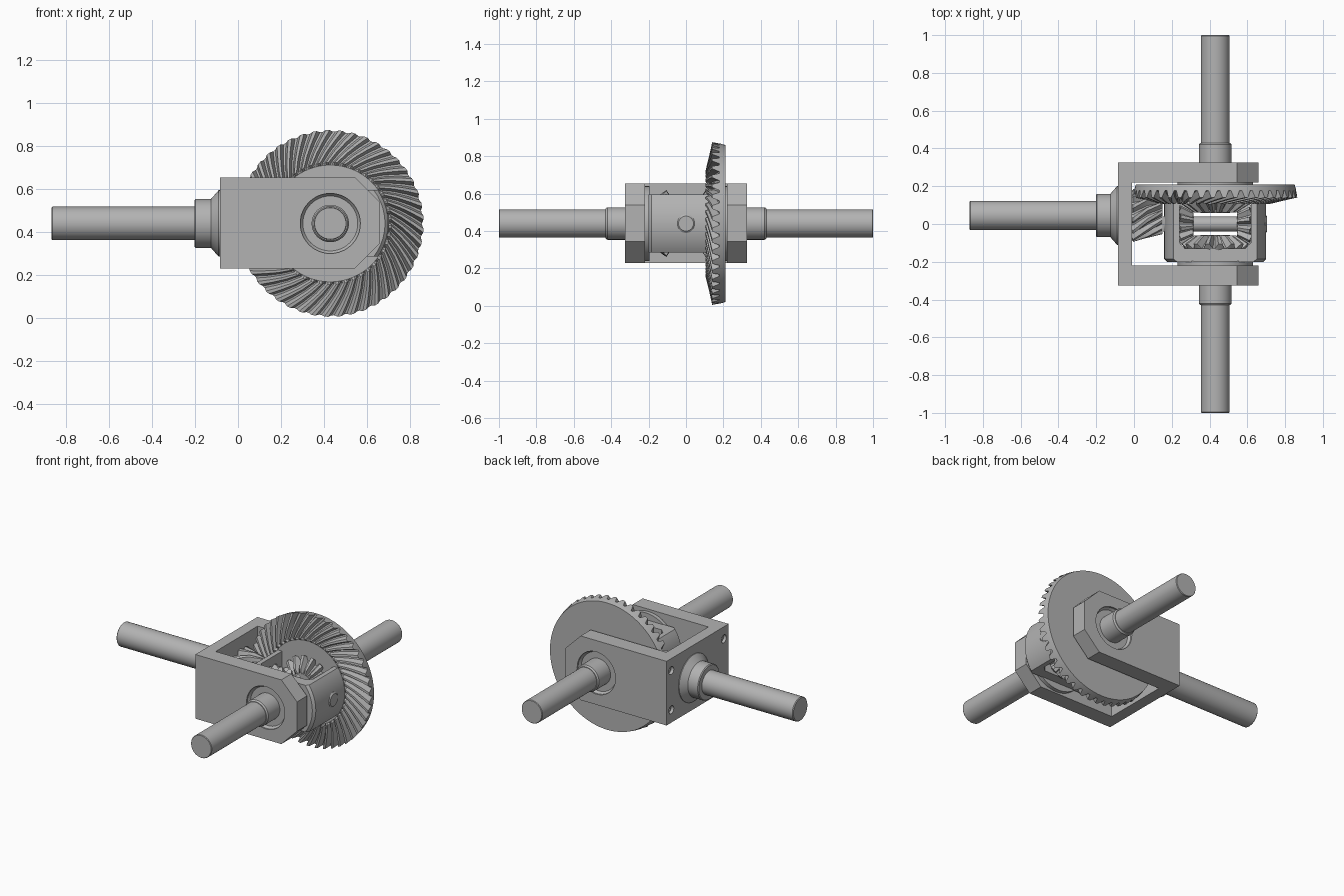
import bpy, bmesh, math
from mathutils import Vector, Matrix

cube = bpy.data.objects.get("Cube")
if cube:
    bpy.data.objects.remove(cube, do_unlink=True)

steel = bpy.data.materials.new("steel_grey")
steel.use_nodes = True
GREY = (0.45, 0.45, 0.45, 1)
steel.diffuse_color = GREY
steel.node_tree.nodes["Principled BSDF"].inputs["Base Color"].default_value = GREY

HUB = Vector((0.43, 0, 0.44))        # where the axle and cross pin meet
DRIVE = Vector((0, 0.045, 0.44))     # axis of the input shaft
X, Y = Vector((1, 0, 0)), Vector((0, 1, 0))


def finish(name, bm):
    bmesh.ops.remove_doubles(bm, verts=bm.verts, dist=1e-5)
    bmesh.ops.recalc_face_normals(bm, faces=bm.faces)
    mesh = bpy.data.meshes.new(name)
    bm.to_mesh(mesh)
    bm.free()
    mesh.materials.append(steel)
    obj = bpy.data.objects.new(name, mesh)
    bpy.context.collection.objects.link(obj)
    return obj


def smooth(obj):
    bpy.ops.object.select_all(action='DESELECT')
    obj.select_set(True)
    bpy.context.view_layer.objects.active = obj
    bpy.ops.object.shade_smooth_by_angle(angle=math.radians(30))
    return obj


def turned(name, rings, axis, origin, teeth=0):
    """Lathe along an axis; ring = (radius, height, root radius, root height, twist)."""
    if teeth:
        shape = ((0, 0), (0.2, 0), (0.45, 1), (0.75, 1))
        samples = [((t + p) / teeth, tip) for t in range(teeth) for p, tip in shape]
    else:
        samples = [(i / 48, 1) for i in range(48)]
    place = Matrix.Translation(origin) @ Vector((0, 0, 1)).rotation_difference(axis).to_matrix().to_4x4()
    bm = bmesh.new()
    loops = []
    for r, h, root_r, root_h, twist in rings:
        loop = []
        for turn, tip in samples:
            a = turn * math.tau + twist
            rad, z = (r, h) if tip else (root_r, root_h)
            loop.append(bm.verts.new(place @ Vector((rad * math.cos(a), rad * math.sin(a), z))))
        loops.append(loop)
    n = len(samples)
    for low, high in zip(loops, loops[1:]):
        for i in range(n):
            j = (i + 1) % n
            bm.faces.new((low[i], low[j], high[j], high[i]))
    return smooth(finish(name, bm))


def plain(points, twist=0):
    return [(r, h, r, h, twist) for r, h in points]


def rod(name, points, axis, origin):
    """Plain turned part, closed at both ends."""
    ends = [(0, points[0][1])] + points + [(0, points[-1][1])]
    return turned(name, plain(ends), axis, origin)


def prism(name, points, start, end, along):
    """Outline extruded along Y (outline in x, z) or Z (outline in x, y)."""
    bm = bmesh.new()
    where = (lambda a, b, t: (a, t, b)) if along == 'Y' else (lambda a, b, t: (a, b, t))
    low = [bm.verts.new(where(a, b, start)) for a, b in points]
    high = [bm.verts.new(where(a, b, end)) for a, b in points]
    bm.faces.new(low)
    bm.faces.new(high)
    for i in range(len(points)):
        j = (i + 1) % len(points)
        bm.faces.new((low[i], low[j], high[j], high[i]))
    return finish(name, bm)


def rect(x0, x1, y0, y1):
    return [(x0, y0), (x1, y0), (x1, y1), (x0, y1)]


def cut(obj, tool, operation='DIFFERENCE'):
    mod = obj.modifiers.new("cut", 'BOOLEAN')
    mod.operation, mod.solver, mod.object = operation, 'EXACT', tool
    bpy.ops.object.select_all(action='DESELECT')
    obj.select_set(True)
    bpy.context.view_layer.objects.active = obj
    bpy.ops.object.modifier_apply(modifier=mod.name)
    bpy.data.objects.remove(tool, do_unlink=True)


# Fork frame: chamfered block, hollowed, with bearing seats and screw holes
outline = [(-0.085, 0.23), (0.545, 0.23), (0.66, 0.345), (0.66, 0.54),
           (0.545, 0.655), (-0.085, 0.655)]
frame = prism("fork_frame", outline, -0.325, 0.325, 'Y')
cut(frame, prism("hollow", rect(-0.01, 1, -0.22, 0.22), 0, 1, 'Z'))
for side in (-1, 1):
    seat = [(0.128, 0.3), (0.14, 0.315), (0.14, 0.4)]
    cut(frame, rod("seat_cutter", seat, Y * side, HUB))
    for z in (0.315, 0.575):
        hole = [(0.014, 0.02), (0.014, 0.065), (0.026, 0.065), (0.026, 0.12)]
        cut(frame, rod("hole_cutter", hole, -X, Vector((0, side * 0.275, z))))
smooth(frame)

# Input shaft with flared collar
rod("input_shaft", [(0.155, 0.08), (0.155, 0.09), (0.115, 0.125), (0.115, 0.197),
                    (0.11, 0.202), (0.078, 0.202), (0.078, 0.865), (0.073, 0.87)],
    -X, DRIVE)

# Spiral drive pinion
turned("drive_pinion",
       plain([(0, -0.02), (0.11, -0.02)], 0.9)
       + [(0.14, -0.005, 0.11, -0.005, 0.9),
          (0.12, 0.07, 0.093, 0.07, 0.45),
          (0.1, 0.15, 0.076, 0.15, 0)]
       + plain([(0, 0.15)]),
       X, DRIVE, teeth=12)

# Large spiral ring gear
turned("ring_gear",
       plain([(0, -0.21), (0.42, -0.21), (0.427, -0.185)], -0.3)
       + [(0.435, -0.14, 0.428, -0.178, -0.3),
          (0.385, -0.129, 0.381, -0.163, -0.22),
          (0.335, -0.117, 0.331, -0.146, -0.12),
          (0.285, -0.105, 0.281, -0.13, 0)]
       + plain([(0.272, -0.118), (0, -0.118)]),
       -Y, HUB, teeth=45)

# Carrier cage: drum with flat top and bottom and a through window
carrier = rod("carrier_cage", [(0.27, -0.125), (0.27, 0.185), (0.255, 0.2)], -Y, HUB)
cut(carrier, prism("flats", rect(0, 1, 0.285, 0.595), -1, 1, 'Y'), 'INTERSECT')
window = [(0.24, -0.1), (0.27, -0.13), (0.59, -0.13), (0.62, -0.1), (0.62, 0.4), (0.24, 0.4)]
cut(carrier, prism("window_cutter", window, 0, 1, 'Z'))
smooth(carrier)

# Cross pin
rod("cross_pin", [(0.04, -0.274), (0.05, -0.266), (0.05, -0.195), (0.04, -0.195),
                  (0.04, 0.195), (0.05, 0.195), (0.05, 0.266), (0.04, 0.274)], X, HUB)

for side, label in ((1, "rear"), (-1, "front")):
    # Output axle with collar
    rod(label + "_output_axle",
        [(0.078, 0.058), (0.078, 0.2), (0.087, 0.2), (0.087, 0.42), (0.08, 0.43),
         (0.076, 0.43), (0.076, 0.996), (0.073, 1)], Y * side, HUB)
    # Thrust washer between the frame and the rotating parts
    rod(label + "_thrust_washer", [(0.2, 0.195), (0.2, 0.225)], Y * side, HUB)
    # Bevel side gear on the axle
    turned(label + "_side_gear",
           plain([(0, 0.06), (0.08, 0.06)])
           + [(0.11, 0.06, 0.085, 0.075, 0), (0.18, 0.105, 0.155, 0.13, 0)]
           + plain([(0.15, 0.145), (0, 0.145)]),
           Y * side, HUB, teeth=16)

for side, label in ((1, "left"), (-1, "right")):
    # Bevel spider gear on the cross pin
    turned(label + "_spider_gear",
           plain([(0, 0.115), (0.045, 0.115)])
           + [(0.07, 0.115, 0.05, 0.12, 0), (0.11, 0.182, 0.085, 0.195, 0)]
           + plain([(0, 0.195)]),
           X * side, HUB, teeth=10)
